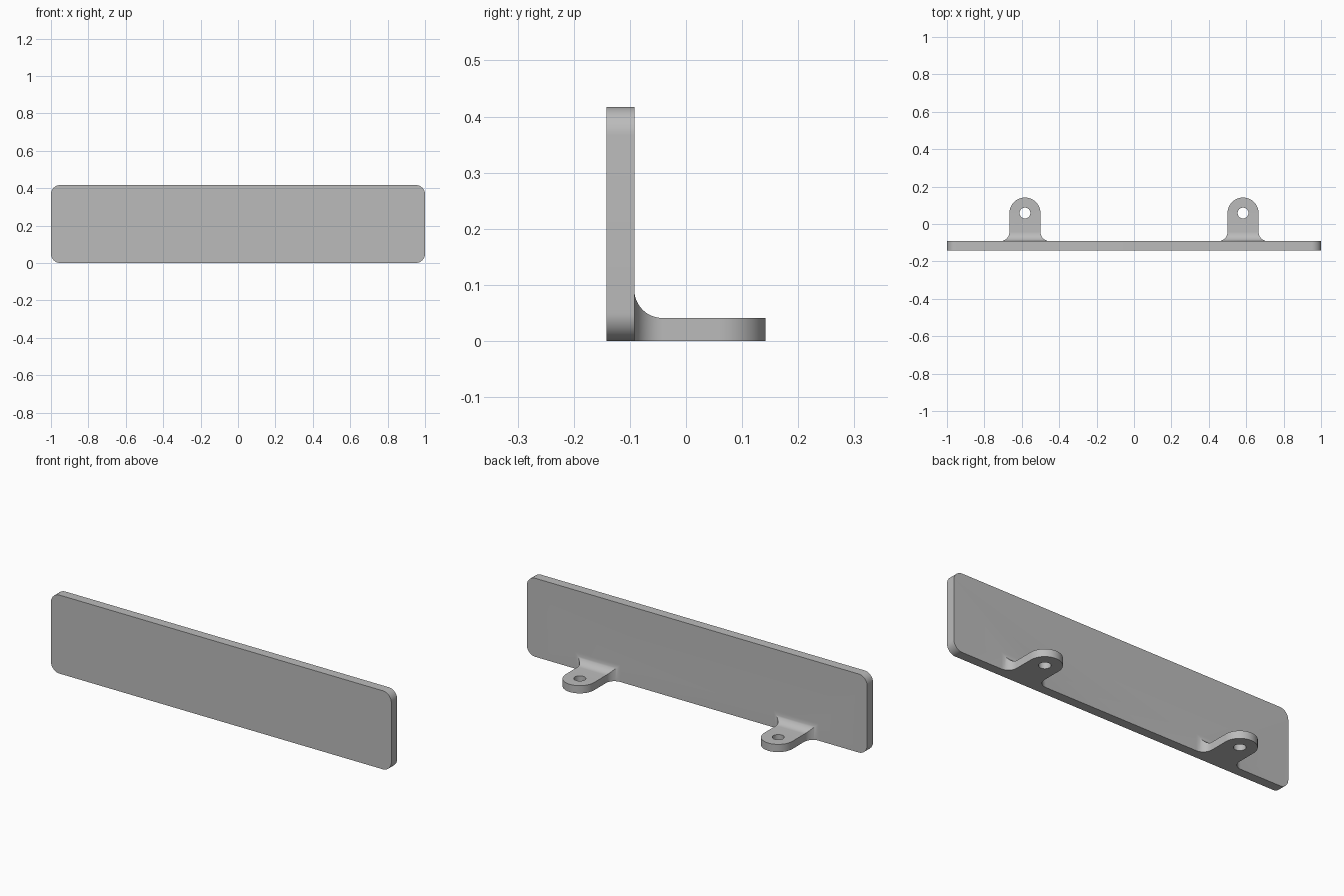
import bpy
import bmesh
from math import cos, sin, radians
from mathutils import Vector

cube = bpy.data.objects.get("Cube")
if cube:
    bpy.data.objects.remove(cube, do_unlink=True)

LENGTH, HEIGHT, FRONT, BACK = 2.0, 0.417, -0.1415, -0.092
CORNER = 0.05
TAB_X, TAB_R, TAB_H, TAB_Y = 0.583, 0.083, 0.041, 0.0585
FILLET, HOLE_R = 0.05, 0.029

grey = bpy.data.materials.new("plain grey")
grey.use_nodes = True
colour = (0.5, 0.5, 0.5, 1)
grey.diffuse_color = colour
grey.node_tree.nodes["Principled BSDF"].inputs["Base Color"].default_value = colour


def arc(cx, cy, r, start, end, steps=12):
    angles = [radians(start + (end - start) * i / steps) for i in range(steps + 1)]
    return [(cx + r * cos(a), cy + r * sin(a)) for a in angles]


def prism(name, outline, place, offset):
    """Extrude a 2D outline, placed in space by a function, along an offset."""
    bm = bmesh.new()
    face = bm.faces.new([bm.verts.new(place(*p)) for p in outline])
    result = bmesh.ops.extrude_face_region(bm, geom=[face], use_keep_orig=True)
    moved = [g for g in result["geom"] if isinstance(g, bmesh.types.BMVert)]
    bmesh.ops.translate(bm, verts=moved, vec=Vector(offset))
    bmesh.ops.recalc_face_normals(bm, faces=bm.faces)
    mesh = bpy.data.meshes.new(name)
    bm.to_mesh(mesh)
    bm.free()
    mesh.materials.append(grey)
    obj = bpy.data.objects.new(name, mesh)
    bpy.context.collection.objects.link(obj)
    return obj


def combine(obj, other, operation):
    """Apply a boolean and remove the second object."""
    mod = obj.modifiers.new(operation, "BOOLEAN")
    mod.operation, mod.object, mod.solver = operation, other, "EXACT"
    bpy.ops.object.select_all(action="DESELECT")
    bpy.context.view_layer.objects.active = obj
    obj.select_set(True)
    bpy.ops.object.modifier_apply(modifier=mod.name)
    bpy.data.objects.remove(other, do_unlink=True)


# Upright plate with rounded corners
cx, low, high = LENGTH / 2 - CORNER, CORNER, HEIGHT - CORNER
outline = (arc(cx, low, CORNER, -90, 0) + arc(cx, high, CORNER, 0, 90)
           + arc(-cx, high, CORNER, 90, 180) + arc(-cx, low, CORNER, 180, 270))
plate = prism("upright_plate", outline, lambda x, z: (x, FRONT, z), (0, BACK - FRONT, 0))

# Mounting tabs with flared roots, round ends and a screw hole
root = BACK - 0.02
flare = TAB_R + FILLET
for side, sign in (("left", 1), ("right", -1)):
    mid = sign * TAB_X
    plan = ([(flare, root)] + arc(flare, BACK + FILLET, FILLET, 270, 180)
            + arc(0, TAB_Y, TAB_R, 0, 180, 32)
            + arc(-flare, BACK + FILLET, FILLET, 0, -90) + [(-flare, root)])
    tab = prism(side + "_tab", plan, lambda x, y: (mid + x, y, 0), (0, 0, 0.15))

    # Side profile: the flat tab sweeps up into the plate
    profile = ([(root, -0.1), (0.2, -0.1), (0.2, TAB_H)]
               + arc(BACK + FILLET, TAB_H + FILLET, FILLET, 270, 180)
               + [(root, TAB_H + FILLET)])
    profile = [(y, max(z, 0)) for y, z in profile]
    sweep = prism("sweep", profile, lambda y, z: (mid - 0.2, y, z), (0.4, 0, 0))
    combine(tab, sweep, "INTERSECT")

    ring = arc(0, TAB_Y, HOLE_R, 0, 360, 32)[:-1]
    hole = prism("hole", ring, lambda x, y: (mid + x, y, -0.1), (0, 0, 0.3))
    combine(tab, hole, "DIFFERENCE")
    combine(plate, tab, "UNION")

plate.name = "plate_with_tabs"
bpy.ops.object.shade_smooth_by_angle(angle=radians(30))
